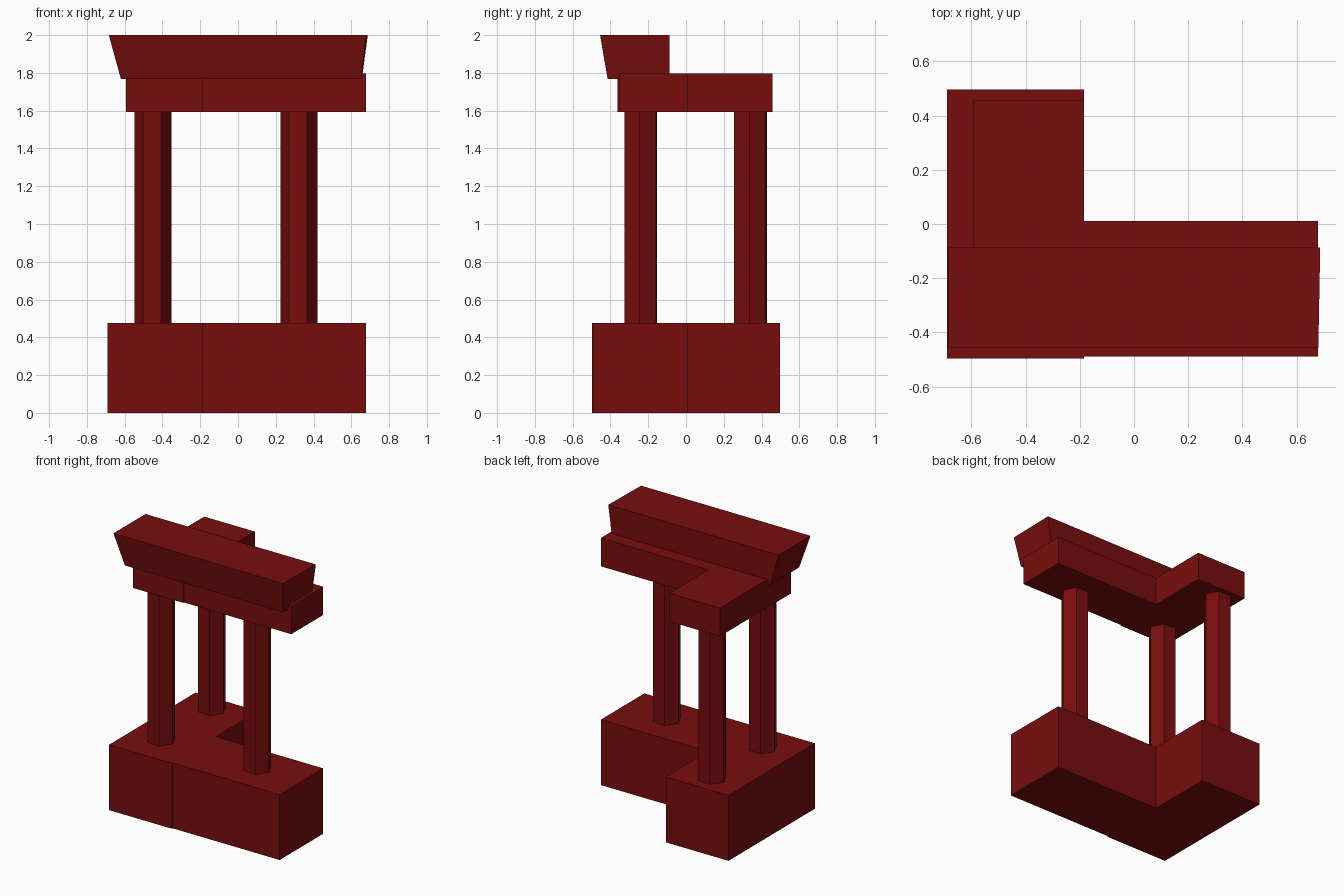
import bpy, bmesh
from math import cos, sin, radians

cube = bpy.data.objects.get("Cube")
if cube:
    bpy.data.objects.remove(cube, do_unlink=True)

# Single dark red paint
red = bpy.data.materials.new("dark_red")
red.use_nodes = True
colour = (0.19, 0.004, 0.004, 1)
red.diffuse_color = colour
red.node_tree.nodes["Principled BSDF"].inputs["Base Color"].default_value = colour


def loft(name, bottom, top, z0, z1):
    """Closed solid between two matching outlines."""
    bm = bmesh.new()
    low = [bm.verts.new((x, y, z0)) for x, y in bottom]
    high = [bm.verts.new((x, y, z1)) for x, y in top]
    bm.faces.new(low[::-1])
    bm.faces.new(high)
    n = len(low)
    for i in range(n):
        j = (i + 1) % n
        bm.faces.new((low[i], low[j], high[j], high[i]))
    bmesh.ops.recalc_face_normals(bm, faces=bm.faces)
    mesh = bpy.data.meshes.new(name)
    bm.to_mesh(mesh)
    bm.free()
    mesh.materials.append(red)
    obj = bpy.data.objects.new(name, mesh)
    bpy.context.collection.objects.link(obj)
    return obj


def l_slab(name, left, front, back, z0, z1):
    """L-shaped slab whose side wing is set back slightly at the front."""
    corner, right, wing_back, wing_front = -0.185, 0.678, 0.011, front + 0.008
    outline = [(left, front), (corner, front), (corner, wing_front),
               (right, wing_front), (right, wing_back),
               (corner, wing_back), (corner, back), (left, back)]
    return loft(name, outline, outline, z0, z1)


# Plinth and upper beam
l_slab("base", -0.69, -0.497, 0.497, 0, 0.476)
l_slab("upper_beam", -0.592, -0.363, 0.457, 1.592, 1.798)

# Six-sided pillars, turned slightly
pillars = {"front_right_pillar": (-0.45, -0.24),
           "front_left_pillar": (0.323, -0.24),
           "rear_pillar": (-0.45, 0.341)}
for name, (cx, cy) in pillars.items():
    angles = [radians(60 * i - 3.5) for i in range(6)]
    ring = [(cx + 0.097 * cos(a), cy + 0.097 * sin(a)) for a in angles]
    loft(name, ring, ring, 0.47, 1.6)

# Flared cornice with an upright back
loft("cornice",
     [(-0.62, -0.415), (0.652, -0.415), (0.656, -0.087), (-0.62, -0.087)],
     [(-0.684, -0.455), (0.68, -0.455), (0.687, -0.087), (-0.684, -0.087)],
     1.768, 2)
